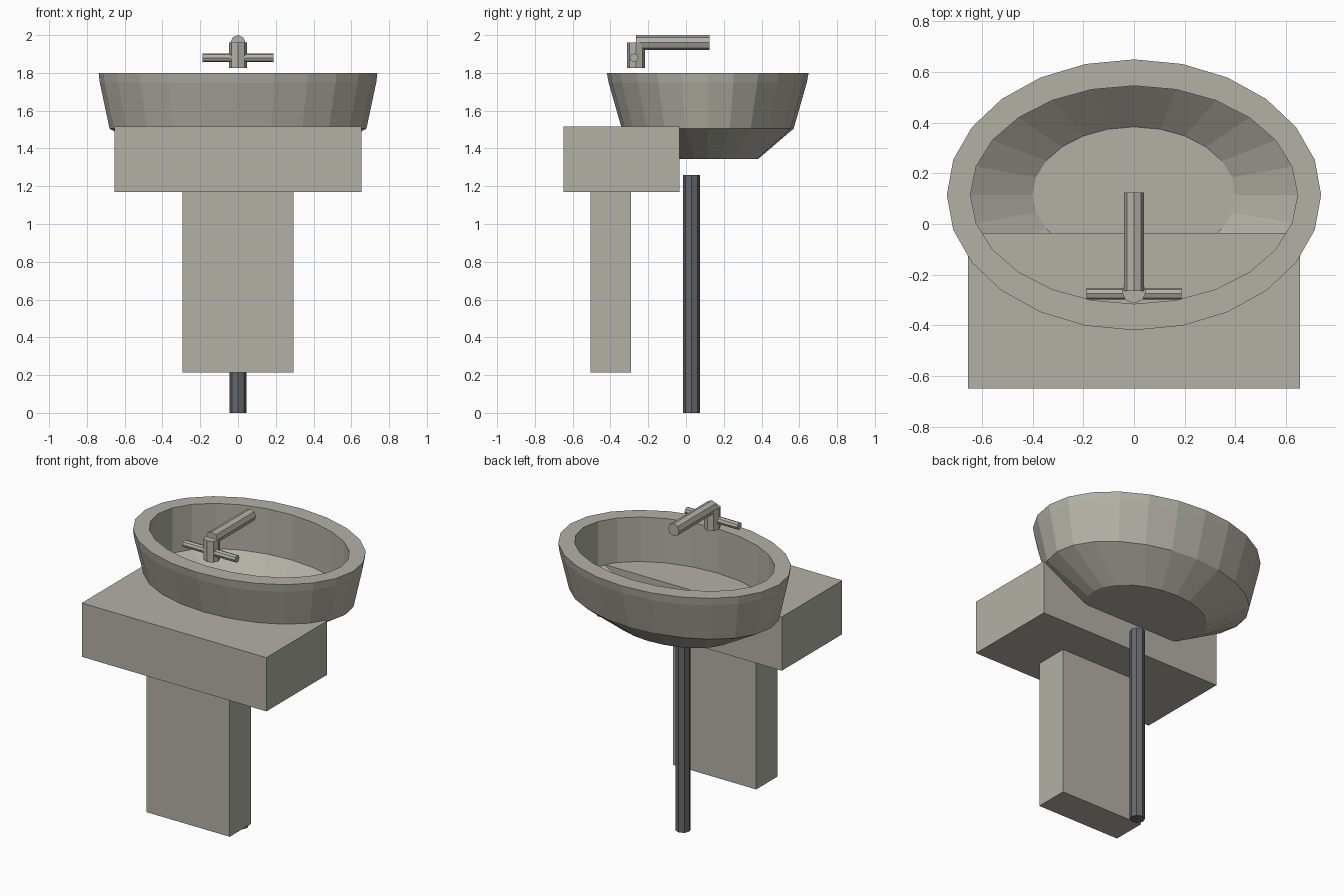
import bpy
import bmesh
from math import cos, sin, pi
from mathutils import Matrix, Vector

cube = bpy.data.objects.get("Cube")
if cube:
    bpy.data.objects.remove(cube)


def material(name, rgb):
    mat = bpy.data.materials.new(name)
    mat.use_nodes = True
    mat.diffuse_color = (*rgb, 1)
    mat.node_tree.nodes["Principled BSDF"].inputs["Base Color"].default_value = (*rgb, 1)
    return mat


CERAMIC = material("warm grey ceramic", (0.45, 0.44, 0.38))
METAL = material("dark grey metal", (0.13, 0.14, 0.15))


def finish(name, bm, mat):
    bmesh.ops.recalc_face_normals(bm, faces=bm.faces)
    mesh = bpy.data.meshes.new(name)
    bm.to_mesh(mesh)
    bm.free()
    mesh.materials.append(mat)
    obj = bpy.data.objects.new(name, mesh)
    bpy.context.collection.objects.link(obj)
    return obj


def box(name, low, high, mat):
    low, high = Vector(low), Vector(high)
    bm = bmesh.new()
    place = Matrix.Translation((low + high) / 2) @ Matrix.Diagonal((*(high - low), 1))
    bmesh.ops.create_cube(bm, size=1, matrix=place)
    return finish(name, bm, mat)


def rod(name, start, end, radius, mat, sides=8):
    start, end = Vector(start), Vector(end)
    axis = end - start
    turn = axis.to_track_quat('Z', 'Y').to_matrix().to_4x4()
    bm = bmesh.new()
    bmesh.ops.create_cone(bm, cap_ends=True, segments=sides, radius1=radius, radius2=radius,
                          depth=axis.length,
                          matrix=Matrix.Translation((start + end) / 2) @ turn)
    return finish(name, bm, mat)


def oval_shell(name, profile, centre_y, mat, sides=24):
    """Loft oval rings (x radius, y radius, height) and cap both ends."""
    bm = bmesh.new()
    rings = [[bm.verts.new((rx * cos(2 * pi * i / sides),
                            centre_y + ry * sin(2 * pi * i / sides), z))
              for i in range(sides)] for rx, ry, z in profile]
    for a, b in zip(rings, rings[1:]):
        for i in range(sides):
            j = (i + 1) % sides
            bm.faces.new((a[i], a[j], b[j], b[i]))
    bm.faces.new(rings[0])
    bm.faces.new(rings[-1])
    return finish(name, bm, mat)


# Basin: outside from the base up to the rim, then down the inside to the floor
oval_shell("basin", [
    (0.40, 0.268, 1.345),
    (0.68, 0.455, 1.505),
    (0.732, 0.525, 1.75),
    (0.738, 0.534, 1.80),
    (0.645, 0.43, 1.80),
    (0.645, 0.43, 1.51),
    (0.40, 0.268, 1.36),
], 0.115, CERAMIC)

# Supporting block and pedestal
box("counter_block", (-0.655, -0.648, 1.17), (0.655, -0.035, 1.515), CERAMIC)
box("pedestal", (-0.295, -0.505, 0.215), (0.295, -0.29, 1.17), CERAMIC)

# Drain pipe
rod("drain_pipe", (0, 0.03, 0), (0, 0.03, 1.26), 0.045, METAL)

# Tap
rod("tap_body", (0, -0.265, 1.825), (0, -0.265, 1.96), 0.048, CERAMIC)
rod("tap_spout", (0, -0.265, 1.96), (0, 0.125, 1.96), 0.04, CERAMIC)
rod("tap_handles", (-0.187, -0.275, 1.88), (0.187, -0.275, 1.88), 0.023, CERAMIC)
